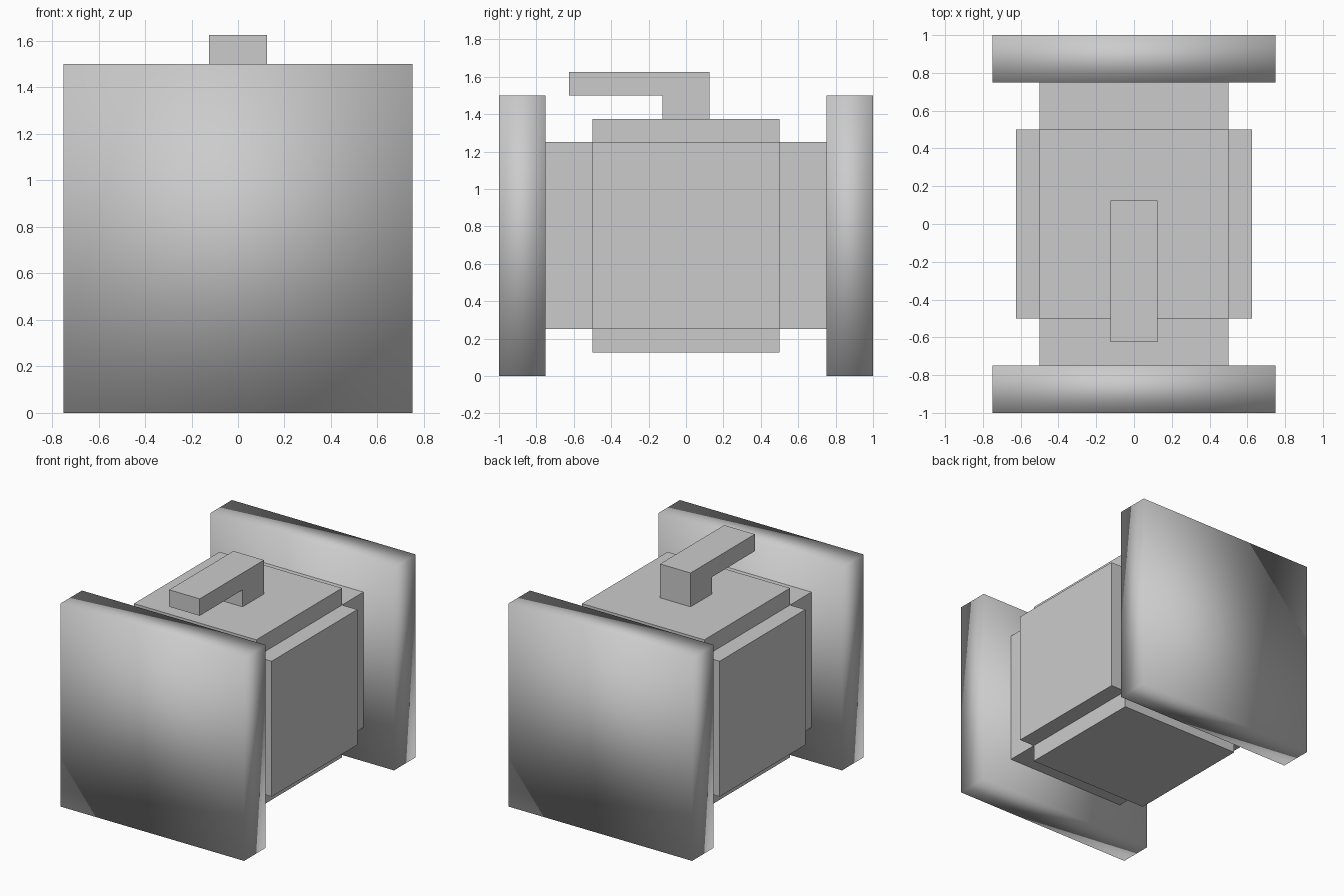
import bpy, bmesh

if "Cube" in bpy.data.objects:
    bpy.data.objects.remove(bpy.data.objects["Cube"])


def box(name, lo, hi, soft=False):
    """Axis-aligned box; soft boxes are smooth shaded with inward-facing sides."""
    bm = bmesh.new()
    bmesh.ops.create_cube(bm, size=1)
    for v in bm.verts:
        v.co = [hi[i] if v.co[i] > 0 else lo[i] for i in range(3)]
    if soft:
        bmesh.ops.reverse_faces(bm, faces=bm.faces)
    for f in bm.faces:
        f.smooth = soft
    return finish(name, bm)


def finish(name, bm):
    mesh = bpy.data.meshes.new(name)
    bm.to_mesh(mesh)
    bm.free()
    obj = bpy.data.objects.new(name, mesh)
    bpy.context.collection.objects.link(obj)
    return obj


# Softly shaded square end plates
box("front_flange", (-0.75, -1, 0), (0.75, -0.75, 1.5), soft=True)
box("back_flange", (-0.75, 0.75, 0), (0.75, 1, 1.5), soft=True)

# Square pipe between the plates
box("pipe_core", (-0.5, -0.75, 0.25), (0.5, 0.75, 1.25))

# Raised panels on the four sides of the pipe
box("left_panel", (-0.625, -0.5, 0.25), (-0.5, 0.5, 1.25))
box("right_panel", (0.5, -0.5, 0.25), (0.625, 0.5, 1.25))
box("bottom_panel", (-0.5, -0.5, 0.125), (0.5, 0.5, 0.25))
box("top_panel", (-0.5, -0.5, 1.25), (0.5, 0.5, 1.375))

# L-shaped lever: side profile (y, z) extruded across x
profile = [(-0.125, 1.375), (0.125, 1.375), (0.125, 1.625),
           (-0.625, 1.625), (-0.625, 1.5), (-0.125, 1.5)]
bm = bmesh.new()
side = bm.faces.new([bm.verts.new((-0.125, y, z)) for y, z in profile])
ext = bmesh.ops.extrude_face_region(bm, geom=[side], use_keep_orig=True)
bmesh.ops.translate(bm, vec=(0.25, 0, 0),
                    verts=[g for g in ext["geom"] if isinstance(g, bmesh.types.BMVert)])
bmesh.ops.recalc_face_normals(bm, faces=bm.faces)
finish("lever", bm)
